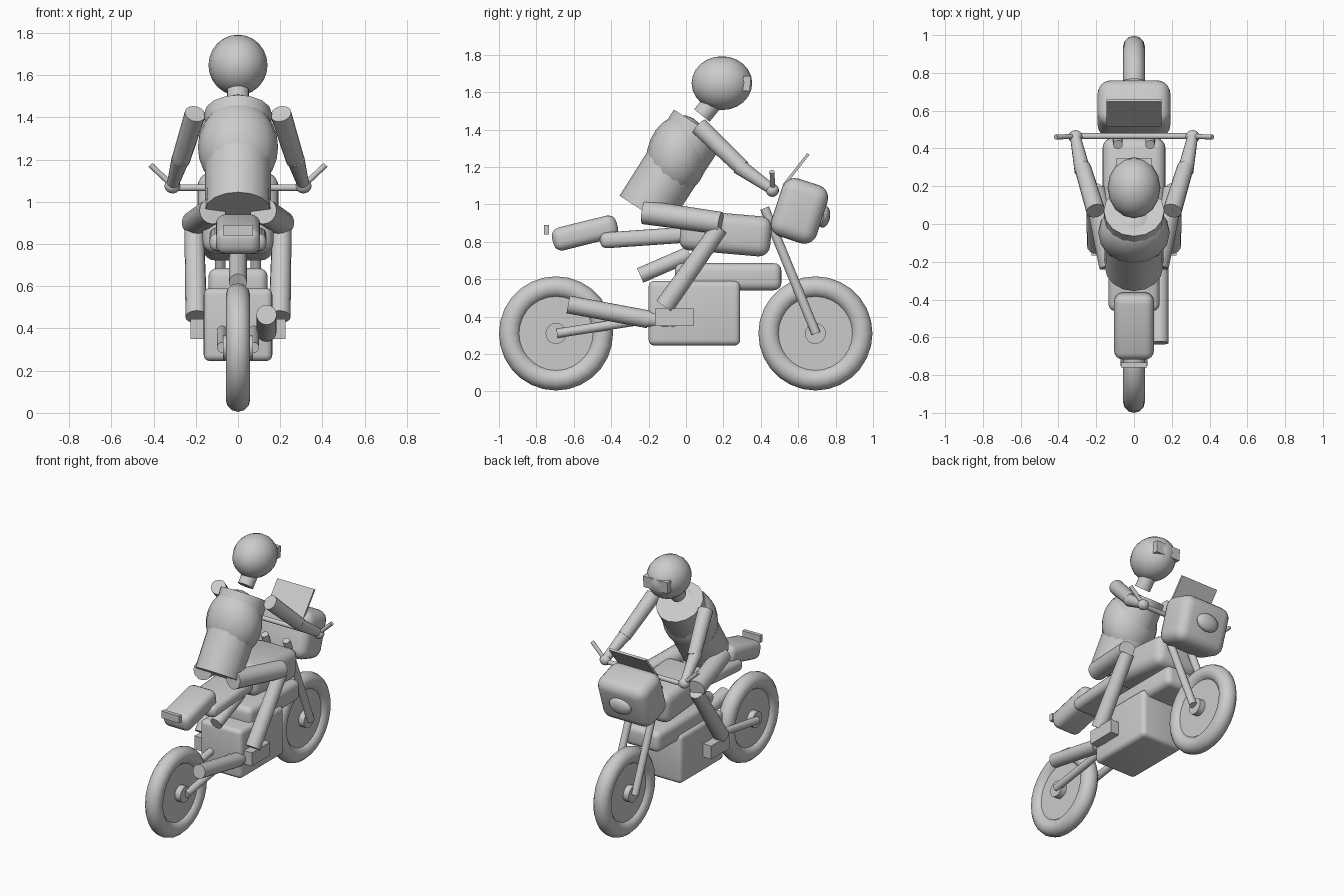
import bpy, bmesh, math
from mathutils import Vector, Matrix, Euler

if "Cube" in bpy.data.objects:
    bpy.data.objects.remove(bpy.data.objects["Cube"])


def finish(name, bm):
    mesh = bpy.data.meshes.new(name)
    bm.to_mesh(mesh)
    bm.free()
    ob = bpy.data.objects.new(name, mesh)
    bpy.context.collection.objects.link(ob)
    return ob


def placed(loc, scale, tilt=0):
    return Matrix.LocRotScale(Vector(loc), Euler((math.radians(tilt), 0, 0)), Vector(scale))


def box(name, loc, size, tilt=0, bevel=0.0, segs=4):
    bm = bmesh.new()
    bmesh.ops.create_cube(bm, size=1)
    bmesh.ops.scale(bm, vec=size, verts=bm.verts)
    if bevel:
        bmesh.ops.bevel(bm, geom=bm.edges[:], offset=bevel, segments=segs,
                        profile=0.5, affect='EDGES')
    bm.transform(placed(loc, (1, 1, 1), tilt))
    return finish(name, bm)


def ball(name, loc, radii, tilt=0, u=16, v=12):
    bm = bmesh.new()
    bmesh.ops.create_uvsphere(bm, u_segments=u, v_segments=v, radius=1)
    bm.transform(placed(loc, radii, tilt))
    return finish(name, bm)


def rod(name, a, b, r1, r2=None, sides=16):
    a, b = Vector(a), Vector(b)
    d = b - a
    bm = bmesh.new()
    bmesh.ops.create_cone(bm, cap_ends=True, segments=sides, radius1=r1,
                          radius2=r1 if r2 is None else r2, depth=d.length)
    bm.transform(Matrix.Translation((a + b) / 2) @ d.to_track_quat('Z', 'Y').to_matrix().to_4x4())
    return finish(name, bm)


# wheels: tyre, disc and hub
for tag, y in (("front", 0.692), ("rear", -0.695)):
    bpy.ops.mesh.primitive_torus_add(location=(0, y, 0.31), rotation=(0, math.pi / 2, 0),
                                     major_segments=28, minor_segments=12,
                                     major_radius=0.247, minor_radius=0.058)
    bpy.context.object.name = tag + "_tyre"
    rod(tag + "_wheel_disc", (-0.03, y, 0.31), (0.03, y, 0.31), 0.205, sides=28)
    rod(tag + "_hub", (-0.072, y, 0.31), (0.072, y, 0.31), 0.056)

# body of the bike
box("engine_block", (0, 0.045, 0.418), (0.325, 0.49, 0.345), bevel=0.03)
box("frame_box", (0, 0.225, 0.613), (0.28, 0.57, 0.145), bevel=0.04)
box("fuel_tank", (0, 0.21, 0.845), (0.335, 0.49, 0.215), tilt=-5, bevel=0.06)
box("seat", (0, -0.18, 0.825), (0.27, 0.56, 0.085), tilt=4, bevel=0.035)
box("tail", (0, -0.54, 0.847), (0.21, 0.355, 0.125), tilt=14, bevel=0.045)
box("tail_light", (0, -0.746, 0.865), (0.14, 0.028, 0.05))

# nose with headlight and windshield
box("fairing", (0, 0.607, 0.965), (0.385, 0.255, 0.325), tilt=-18, bevel=0.07, segs=5)
ball("headlight", (0, 0.735, 0.935), (0.085, 0.035, 0.06), tilt=-10)
box("windshield", (0, 0.588, 1.185), (0.29, 0.015, 0.215), tilt=-38)

# handlebar, rear shock and exhaust
rod("handlebar", (-0.33, 0.465, 1.067), (0.33, 0.465, 1.067), 0.016)
rod("rear_shock", (-0.25, -0.0, 0.0) and (0, -0.245, 0.62), (0, 0.02, 0.735), 0.042)
rod("exhaust", (0.135, -0.63, 0.465), (0.135, -0.2, 0.385), 0.048)
rod("exhaust_pipe", (0.135, -0.22, 0.39), (0.135, -0.05, 0.365), 0.045, 0.035)

# paired parts of bike and rider
for tag, s in (("left", -1), ("right", 1)):
    rod(tag + "_fork", (s * 0.085, 0.42, 0.98), (s * 0.085, 0.695, 0.31), 0.025)
    rod(tag + "_swingarm", (s * 0.075, -0.69, 0.31), (s * 0.075, -0.18, 0.39), 0.025)
    rod(tag + "_lever", (s * 0.30, 0.465, 1.067), (s * 0.415, 0.46, 1.175), 0.013)
    rod(tag + "_upper_arm", (s * 0.203, 0.07, 1.417), (s * 0.272, 0.30, 1.195), 0.05, 0.044)
    rod(tag + "_forearm", (s * 0.272, 0.28, 1.205), (s * 0.31, 0.46, 1.08), 0.043, 0.028)
    ball(tag + "_hand", (s * 0.31, 0.462, 1.075), (0.038, 0.035, 0.035))
    rod(tag + "_thigh", (s * 0.12, -0.225, 0.958), (s * 0.208, 0.185, 0.9), 0.064, 0.06)
    rod(tag + "_shin", (s * 0.208, 0.18, 0.875), (s * 0.197, -0.115, 0.455), 0.046, 0.052)
    box(tag + "_foot", (s * 0.193, -0.063, 0.397), (0.065, 0.205, 0.095))

# rider torso, neck and helmet
rod("torso", (0, -0.225, 0.962), (0, 0.07, 1.42), 0.155, 0.16)
ball("chest", (0, -0.045, 1.26), (0.19, 0.165, 0.22), tilt=-12)
rod("neck", (0, 0.085, 1.475), (0, 0.17, 1.58), 0.053)
ball("helmet", (0, 0.192, 1.648), (0.14, 0.162, 0.144))
box("visor", (0, 0.324, 1.646), (0.19, 0.04, 0.08), tilt=-4)

# smooth shading with hard edges kept
bpy.ops.object.select_all(action='DESELECT')
for ob in bpy.data.objects:
    ob.select_set(True)
    bpy.context.view_layer.objects.active = ob
bpy.ops.object.shade_smooth_by_angle(angle=math.radians(35))
